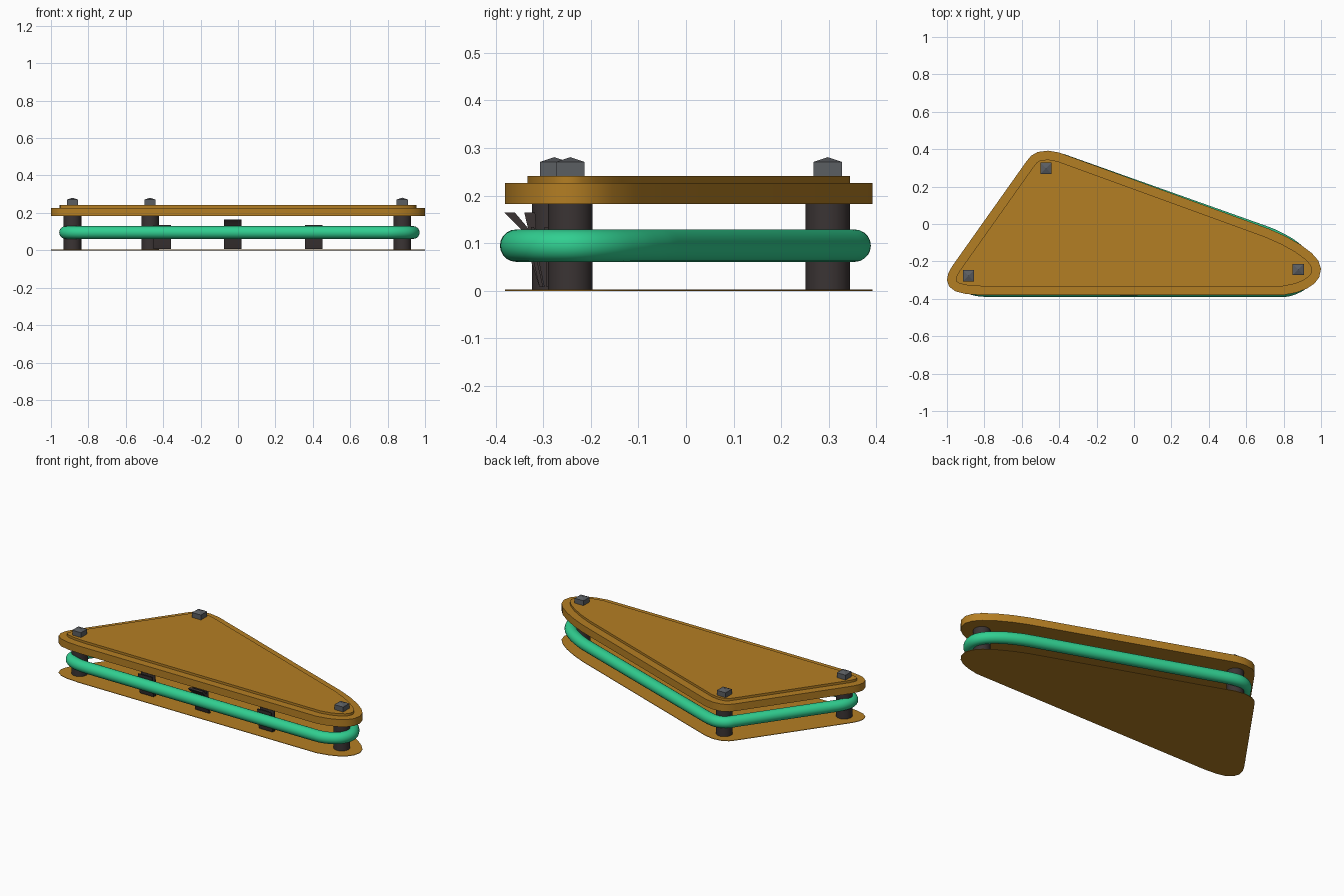
import bpy, bmesh, math
from mathutils import Vector

if "Cube" in bpy.data.objects:
    bpy.data.objects.remove(bpy.data.objects["Cube"])


def material(name, col):
    m = bpy.data.materials.new(name)
    m.diffuse_color = (*col, 1)
    m.use_nodes = True
    m.node_tree.nodes["Principled BSDF"].inputs["Base Color"].default_value = m.diffuse_color
    return m


GOLD = material("amber plastic", (0.456, 0.209, 0.017))
GREEN = material("green rubber", (0.03, 0.62, 0.28))
DARK = material("dark metal", (0.043, 0.034, 0.034))
GREY = material("grey steel", (0.105, 0.112, 0.122))


def finish(name, bm, mat, angle=35):
    bmesh.ops.recalc_face_normals(bm, faces=bm.faces)
    me = bpy.data.meshes.new(name)
    bm.to_mesh(me)
    bm.free()
    ob = bpy.data.objects.new(name, me)
    bpy.context.collection.objects.link(ob)
    me.materials.append(mat)
    bpy.ops.object.select_all(action='DESELECT')
    ob.select_set(True)
    bpy.context.view_layer.objects.active = ob
    bpy.ops.object.shade_smooth_by_angle(angle=math.radians(angle))
    return ob


def prism(name, pts, vec, mat):
    """Extrude a closed outline of 3D points along vec."""
    bm = bmesh.new()
    f = bm.faces.new([bm.verts.new(p) for p in pts])
    r = bmesh.ops.extrude_face_region(bm, geom=[f], use_keep_orig=True)
    bmesh.ops.translate(bm, vec=vec, verts=[v for v in r['geom'] if isinstance(v, bmesh.types.BMVert)])
    return finish(name, bm, mat)


def inset(pts, d):
    """Move each point of a clockwise outline inward."""
    out = []
    for i, p in enumerate(pts):
        a = (Vector(p) - Vector(pts[i - 1])).normalized()
        b = (Vector(pts[(i + 1) % len(pts)]) - Vector(p)).normalized()
        n = (Vector((a.y, -a.x)) + Vector((b.y, -b.x))).normalized()
        out.append(tuple(Vector(p) + n * d))
    return out


def plate(name, pts, z0, z1):
    prism(name, [(x, y, z0) for x, y in pts], (0, 0, z1 - z0), GOLD)


# rounded triangular plates, clockwise from the left tip
outline = [(-1, -0.3), (-0.993, -0.265), (-0.975, -0.23), (-0.94, -0.18),
           (-0.575, 0.335), (-0.55, 0.365), (-0.515, 0.385), (-0.46, 0.392), (-0.4, 0.382),
           (0.72, -0.025), (0.81, -0.065), (0.89, -0.11), (0.95, -0.155), (0.985, -0.195),
           (1, -0.24), (0.99, -0.285), (0.965, -0.318), (0.925, -0.345), (0.87, -0.366), (0.8, -0.38),
           (-0.82, -0.38), (-0.9, -0.374), (-0.955, -0.36), (-0.988, -0.335)]
plate("bottom_sheet", outline, 0, 0.003)
plate("top_plate", outline, 0.182, 0.227)
plate("top_plate_raised_panel", inset(outline, 0.047), 0.227, 0.241)

# posts with square pointed bolt heads
for i, (x, y) in enumerate([(-0.885, -0.277), (-0.47, 0.298), (0.878, -0.243)]):
    bm = bmesh.new()
    n = 32
    ring = [(x + 0.047 * math.cos(2 * math.pi * k / n), y + 0.047 * math.sin(2 * math.pi * k / n), 0.003)
            for k in range(n)]
    bm.free()
    prism(f"post_{i + 1}", ring, (0, 0, 0.18), DARK)
    bm = bmesh.new()
    h = 0.03
    lo, hi = [[bm.verts.new((x + a * h, y + b * h, z)) for a, b in ((-1, -1), (1, -1), (1, 1), (-1, 1))]
              for z in (0.239, 0.271)]
    tip = bm.verts.new((x, y, 0.281))
    bm.faces.new(lo)
    for k in range(4):
        j = (k + 1) % 4
        bm.faces.new((lo[k], lo[j], hi[j], hi[k]))
        bm.faces.new((hi[k], hi[j], tip))
    finish(f"bolt_head_{i + 1}", bm, GREY, 10)

# stretched rubber ring: rounded path, corners softened twice
path = [(-0.926, -0.285), (-0.91, -0.225), (-0.54, 0.295), (-0.515, 0.335), (-0.46, 0.358), (-0.40, 0.347),
        (0.74, -0.058), (0.83, -0.105), (0.9, -0.16), (0.938, -0.22), (0.935, -0.27),
        (0.905, -0.32), (0.83, -0.355), (0.77, -0.357), (-0.77, -0.357), (-0.85, -0.352), (-0.91, -0.325)]
for _ in range(2):
    new = []
    for i, p in enumerate(path):
        q = path[(i + 1) % len(path)]
        p, q = Vector(p), Vector(q)
        t = min(0.25, 0.02 / (q - p).length)
        new += [tuple(p.lerp(q, t)), tuple(q.lerp(p, t))]
    path = new
bm = bmesh.new()
R, S = 0.034, 20
loops = []
for k in range(S):
    a = 2 * math.pi * k / S
    loops.append([bm.verts.new((x, y, 0.095 + R * math.sin(a))) for x, y in inset(path, R * math.cos(a))])
for k in range(S):
    A, B = loops[k], loops[(k + 1) % S]
    for i in range(len(path)):
        j = (i + 1) % len(path)
        bm.faces.new((A[i], A[j], B[j], B[i]))
finish("rubber_ring", bm, GREEN, 60)


# leaf blades behind the front run of the ring: profiles in (y, z)
def blade(name, x, prof, w=0.094):
    prism(name, [(x - w / 2, y, z) for y, z in prof], (w, 0, 0), DARK)


for side, x in (("left", -0.406), ("right", 0.406)):
    blade(f"{side}_switch_front_leaf", x,
          [(-0.308, 0.008), (-0.32, 0.06), (-0.326, 0.134), (-0.319, 0.134), (-0.312, 0.06), (-0.3, 0.008)])
    blade(f"{side}_switch_back_leaf", x,
          [(-0.293, 0.008), (-0.297, 0.134), (-0.289, 0.134), (-0.285, 0.008)])

# central kicker arm with a forked top
blade("kicker_arm", -0.027,
      [(-0.308, 0.008), (-0.328, 0.07), (-0.345, 0.128), (-0.382, 0.165), (-0.36, 0.165), (-0.332, 0.132),
       (-0.34, 0.165), (-0.317, 0.165), (-0.314, 0.12), (-0.31, 0.07), (-0.297, 0.008)])
